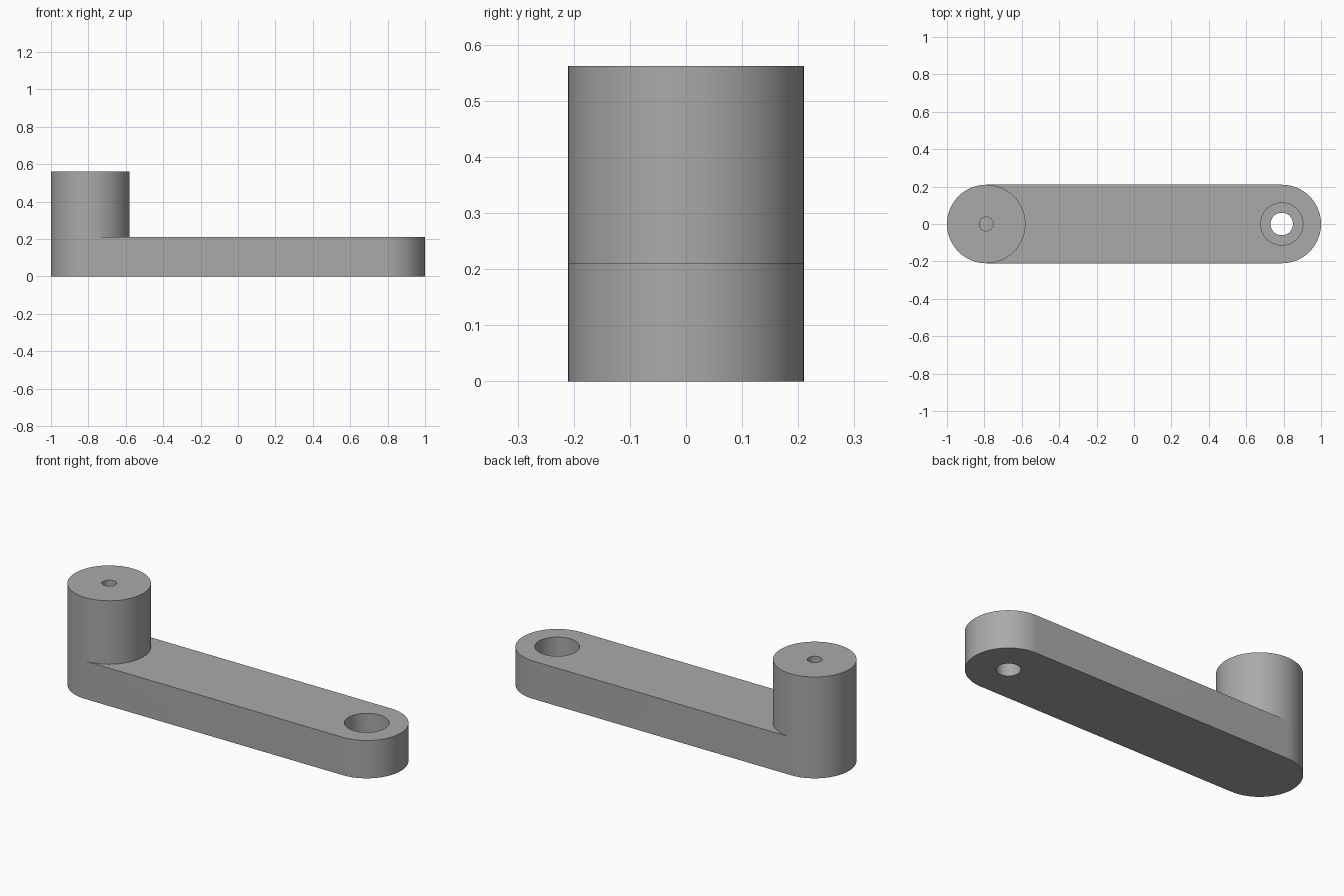
import bpy
import bmesh
from math import cos, sin, pi, radians

cube = bpy.data.objects.get("Cube")
if cube:
    bpy.data.objects.remove(cube)

# Main dimensions
END_X, RADIUS = 0.79, 0.21
ARM_TOP, POST_TOP = 0.21, 0.562
BORE_FLOOR, SOCKET_FLOOR = 0.09, 0.21 + 0.07
HALF = 36  # segments in a half circle

bm = bmesh.new()


def arc(x, radius, start, steps):
    """Points on an arc around (x, 0), counter-clockwise."""
    return [(x + radius * cos(start + pi * i / HALF),
             radius * sin(start + pi * i / HALF)) for i in range(steps)]


def circle(x, radius):
    return arc(x, radius, pi / 2, 2 * HALF)


def wall(outline, z_low, z_high):
    """Closed vertical wall following an outline."""
    low = [bm.verts.new((x, y, z_low)) for x, y in outline]
    high = [bm.verts.new((x, y, z_high)) for x, y in outline]
    for i in range(len(outline)):
        j = (i + 1) % len(outline)
        bm.faces.new((low[i], low[j], high[j], high[i]))


def cap(z):
    """Flat face, with any holes, filling the open edges at one height."""
    edges = [e for e in bm.edges if e.is_boundary
             and all(abs(v.co.z - z) < 1e-4 for v in e.verts)]
    bmesh.ops.triangle_fill(bm, edges=edges, normal=(0, 0, 1))


# Arm sides, post side, and the walls of the holes
arm_outline = (arc(-END_X, RADIUS, pi / 2, HALF + 1)
               + arc(END_X, RADIUS, -pi / 2, HALF + 1))
wall(arm_outline, 0, ARM_TOP)
wall(circle(-END_X, RADIUS), ARM_TOP, POST_TOP)
wall(circle(END_X, 0.06), 0, BORE_FLOOR)
wall(circle(END_X, 0.113), BORE_FLOOR, ARM_TOP)
wall(circle(-END_X, 0.037), SOCKET_FLOOR, POST_TOP)

# Join the post to the arm, then close every level
bmesh.ops.remove_doubles(bm, verts=bm.verts[:], dist=1e-5)
for level in (0, BORE_FLOOR, ARM_TOP, SOCKET_FLOOR, POST_TOP):
    cap(level)
bmesh.ops.recalc_face_normals(bm, faces=bm.faces[:])

mesh = bpy.data.meshes.new("crank_arm")
bm.to_mesh(mesh)
bm.free()
crank = bpy.data.objects.new("crank_arm", mesh)
bpy.context.collection.objects.link(crank)

# Plain grey finish
grey = bpy.data.materials.new("grey_metal")
grey.use_nodes = True
colour = (0.4, 0.4, 0.4, 1)
grey.diffuse_color = colour
grey.node_tree.nodes["Principled BSDF"].inputs["Base Color"].default_value = colour
mesh.materials.append(grey)

# Smooth round walls with crisp rims
bpy.ops.object.select_all(action='DESELECT')
crank.select_set(True)
bpy.context.view_layer.objects.active = crank
bpy.ops.object.shade_smooth_by_angle(angle=radians(30))
